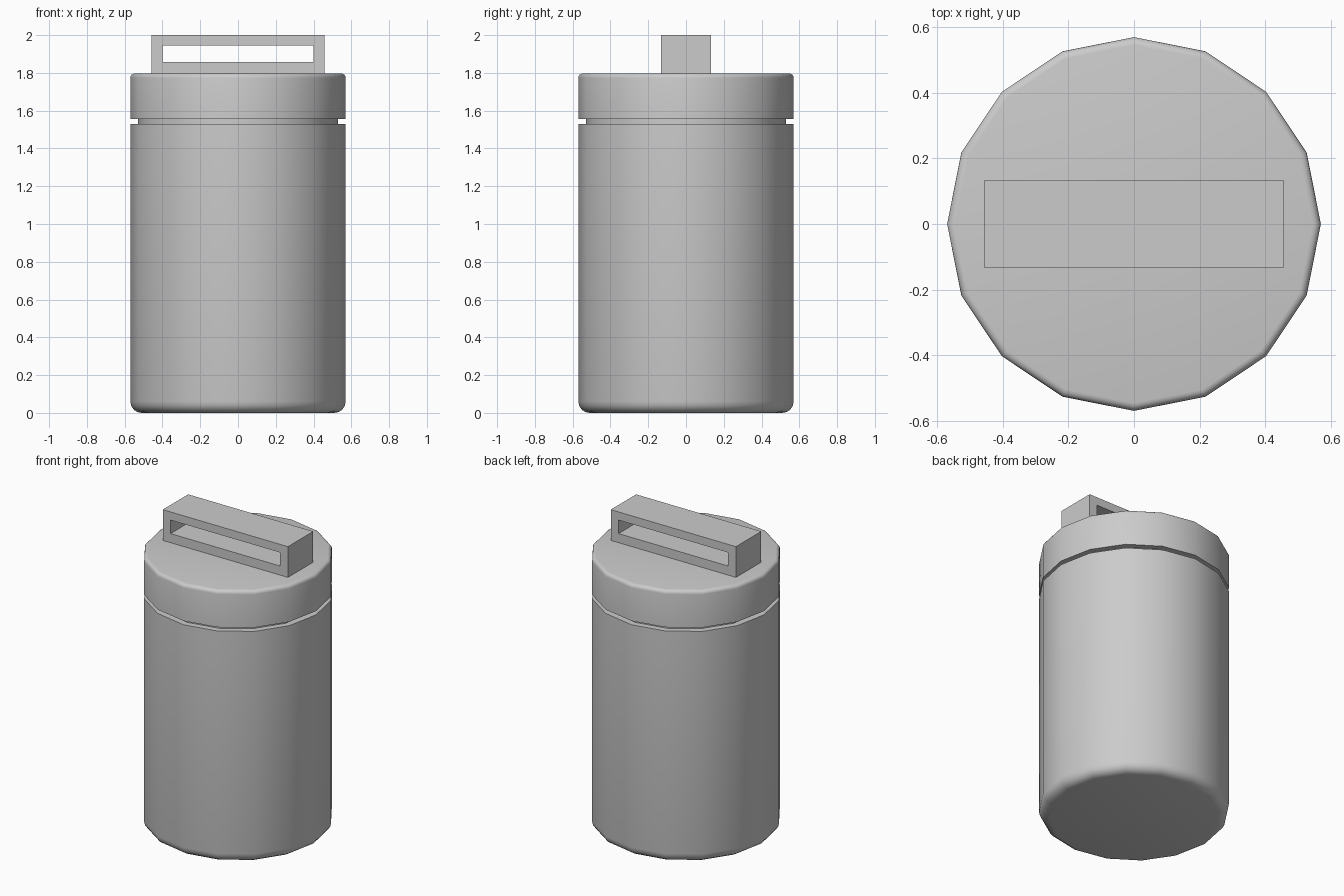
import bpy, bmesh
from math import sin, cos, pi

default = bpy.data.objects.get("Cube")
if default:
    bpy.data.objects.remove(default, do_unlink=True)

SIDES = 16
RADIUS = 0.57

grey = bpy.data.materials.new("plain grey")
grey.use_nodes = True
grey.diffuse_color = (0.6, 0.6, 0.6, 1)
grey.node_tree.nodes["Principled BSDF"].inputs["Base Color"].default_value = grey.diffuse_color


def finish(name, bm):
    bmesh.ops.recalc_face_normals(bm, faces=bm.faces)
    mesh = bpy.data.meshes.new(name)
    bm.to_mesh(mesh)
    bm.free()
    mesh.materials.append(grey)
    obj = bpy.data.objects.new(name, mesh)
    bpy.context.collection.objects.link(obj)
    bpy.ops.object.select_all(action='DESELECT')
    obj.select_set(True)
    bpy.context.view_layer.objects.active = obj
    bpy.ops.object.shade_smooth_by_angle()
    return obj


def lathe(name, profile):
    """Turn (radius, height) points into a closed, capped many-sided solid."""
    bm = bmesh.new()
    rings = [[bm.verts.new((r * cos(2 * pi * i / SIDES), r * sin(2 * pi * i / SIDES), z))
              for i in range(SIDES)] for r, z in profile]
    for low, high in zip(rings, rings[1:]):
        for i in range(SIDES):
            j = (i + 1) % SIDES
            bm.faces.new((low[i], low[j], high[j], high[i]))
    bm.faces.new(rings[0])
    bm.faces.new(rings[-1])
    return finish(name, bm)


def rounded(z, size, up, steps=4):
    """Quarter-round corner points, from the side wall to the cap."""
    return [(RADIUS - size + size * cos(pi / 2 * k / steps),
             z - up * size * (1 - sin(pi / 2 * k / steps))) for k in range(steps + 1)]


# Canister body, neck in the groove, and lid
lathe("body", rounded(0, 0.06, -1)[::-1] + [(RADIUS, 1.53)])
lathe("neck", [(0.53, 1.52), (0.53, 1.565)])
lathe("lid", [(RADIUS, 1.555)] + rounded(1.797, 0.024, 1))

# Handle: rectangular frame with a slot through it
bm = bmesh.new()


def frame_loop(half_width, low, high, y):
    return [bm.verts.new((x, y, z)) for x, z in
            ((-half_width, low), (half_width, low), (half_width, high), (-half_width, high))]


loops = [frame_loop(0.457, 1.795, 2.0, -0.132), frame_loop(0.457, 1.795, 2.0, 0.132),
         frame_loop(0.4, 1.857, 1.946, 0.132), frame_loop(0.4, 1.857, 1.946, -0.132)]
for a, b in zip(loops, loops[1:] + loops[:1]):
    for i in range(4):
        j = (i + 1) % 4
        bm.faces.new((a[i], a[j], b[j], b[i]))
finish("handle", bm)
